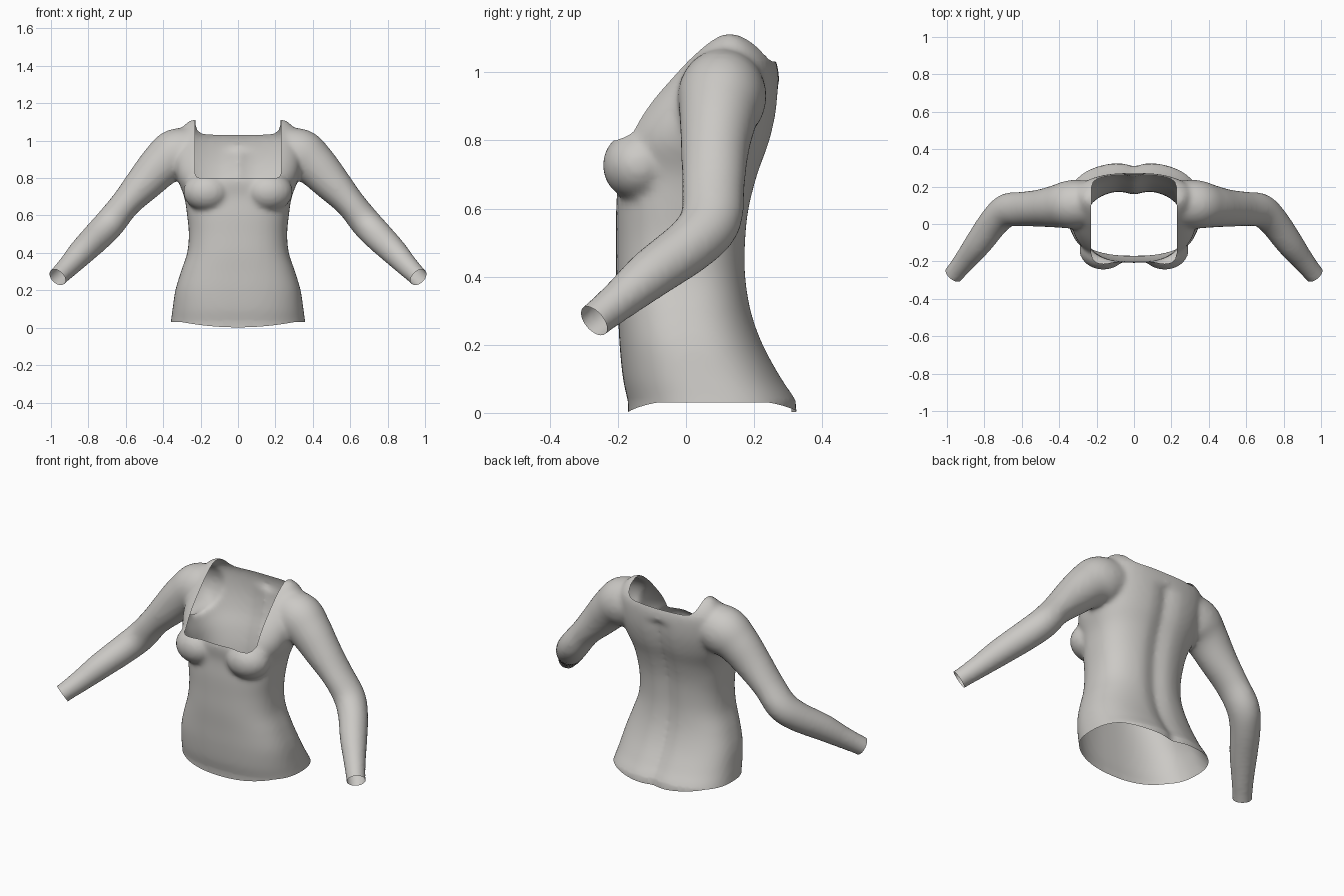
import bpy, bmesh, math
from mathutils import Vector

if "Cube" in bpy.data.objects:
    bpy.data.objects.remove(bpy.data.objects["Cube"])


def spline(rows, steps=5):
    """Smooth rows of numbers with a Catmull-Rom curve."""
    out = []
    for i in range(len(rows) - 1):
        quad = [rows[max(i - 1, 0)], rows[i], rows[i + 1], rows[min(i + 2, len(rows) - 1)]]
        for s in range(steps):
            t = s / steps
            out.append([b + 0.5 * t * (c - a + t * (2*a - 5*b + 4*c - d + t * (3*(b - c) + d - a)))
                        for a, b, c, d in zip(*quad)])
    return out + [list(rows[-1])]


def loft(bm, rings):
    """Skin a closed solid over rings of points."""
    vs = [[bm.verts.new(p) for p in ring] for ring in rings]
    n = len(vs[0])
    for lo, hi in zip(vs, vs[1:]):
        for i in range(n):
            bm.faces.new((lo[i], lo[(i + 1) % n], hi[(i + 1) % n], hi[i]))
    bm.faces.new(vs[0][::-1])
    bm.faces.new(vs[-1])


def power(v, e):
    return math.copysign(abs(v) ** e, v)


N = 64
ANGLES = [2 * math.pi * i / N for i in range(N)]
bm = bmesh.new()

# Torso: height, half width, front y, back y
TORSO = [(-.08, .38, -.15, .37), (.03, .36, -.17, .33), (.1, .35, -.185, .285),
         (.2, .335, -.195, .23), (.3, .305, -.2, .195), (.4, .272, -.205, .18),
         (.5, .263, -.205, .18), (.6, .272, -.205, .19), (.7, .288, -.2, .215),
         (.8, .325, -.205, .25), (.9, .34, -.145, .27), (1, .33, -.055, .272),
         (1.05, .31, -.005, .255), (1.09, .28, .045, .215), (1.112, .25, .09, .165)]
rings = []
for z, w, f, b in spline(TORSO):
    ring = []
    for a in ANGLES:
        x = w * power(math.cos(a), .8)
        y = (f + b) / 2 + (b - f) / 2 * power(math.sin(a), .8)
        if math.sin(a) > 0 and z < .95:      # groove along the spine
            y -= .022 * math.exp(-(x / .05) ** 2)
        ring.append((x, y, z))
    rings.append(ring)
loft(bm, rings)

# Sleeves: centre x, y, z, then half thickness across and in depth
SLEEVE = [(.22, .11, .95, .12, .12), (.33, .105, .925, .138, .13), (.41, .095, .87, .118, .115),
          (.5, .085, .775, .1, .1), (.6, .08, .665, .08, .092), (.68, .072, .565, .082, .09),
          (.745, .015, .495, .08, .082), (.83, -.1, .41, .072, .074), (.9, -.19, .335, .06, .06),
          (.965, -.27, .27, .052, .052), (1.03, -.345, .205, .054, .054)]
path = spline(SLEEVE)
for side in (1, -1):
    rings = []
    for i, (x, y, z, p, q) in enumerate(path):
        along = Vector(path[min(i + 1, len(path) - 1)][:3]) - Vector(path[max(i - 1, 0)][:3])
        u = along.cross(Vector((0, 1, 0))).normalized()
        v = u.cross(along).normalized()
        ring = [Vector((x, y, z)) + u * p * math.cos(a) + v * q * math.sin(a) for a in ANGLES]
        rings.append([(side * c.x, c.y, c.z) for c in ring])
    loft(bm, rings)

# Bust: one ellipsoid on each side
for side in (1, -1):
    ball = bmesh.ops.create_uvsphere(bm, u_segments=32, v_segments=20, radius=1)["verts"]
    bmesh.ops.scale(bm, vec=(.128, .108, .105), verts=ball)
    bmesh.ops.translate(bm, vec=(side * .165, -.137, .727), verts=ball)

bmesh.ops.recalc_face_normals(bm, faces=bm.faces)
mesh = bpy.data.meshes.new("fitted_top")
bm.to_mesh(mesh)
bm.free()
top = bpy.data.objects.new("fitted_top", mesh)
bpy.context.collection.objects.link(top)
bpy.context.view_layer.objects.active = top
top.select_set(True)

# Fuse the solids into one soft skin
remesh = top.modifiers.new("fuse", "REMESH")
remesh.mode = "VOXEL"
remesh.voxel_size = .013
soften = top.modifiers.new("soften", "SMOOTH")
soften.factor = .5
soften.iterations = 8
for name in ("fuse", "soften"):
    bpy.ops.object.modifier_apply(modifier=name)

bm = bmesh.new()
bm.from_mesh(top.data)


def cut(point, normal, where=lambda c: True, open_side=False):
    """Slice the skin by a plane, dropping the far side if asked."""
    faces = [f for f in bm.faces if where(f.calc_center_median())]
    geom = faces + list({e for f in faces for e in f.edges}) + list({v for f in faces for v in f.verts})
    bmesh.ops.bisect_plane(bm, geom=geom, dist=1e-5, plane_co=point, plane_no=normal,
                           clear_outer=open_side)


# Open hem and cuffs
HEM = .03
cut((0, 0, HEM), (0, 0, -1), open_side=True)
for side in (1, -1):
    cut((side * .965, -.27, .27), (side * .29, -.35, -.295),
        lambda c: c.x * side > .75, open_side=True)
for v in bm.verts:
    if abs(v.co.z - HEM) < 1e-4:
        v.co.z -= .028 * max(0, 1 - (v.co.x / .3) ** 2)

# Square neckline: lower in front than behind, with rounded corners
FRONT = [(.23, 1.3), (.23, .825), (.222, .808), (.205, .8), (0, .797)]
BACK = [(.23, 1.3), (.228, 1.085), (.217, 1.055), (.195, 1.038), (.16, 1.032), (0, 1.03)]
for outline, sign in ((FRONT, -1), (BACK, 1)):
    def near(c):
        return abs(c.x) < .27 and c.z > .75 and (c.y - .1) * sign > -.03
    planes = []
    for side in (1, -1):
        for (x0, z0), (x1, z1) in zip(outline, outline[1:]):
            planes.append((Vector((side * x0, 0, z0)), Vector((side * (z0 - z1), 0, x1 - x0))))
    for point, normal in planes:
        cut(point, normal, near)
    gone = []
    for f in bm.faces:
        c = f.calc_center_median()
        if (c.y - .1) * sign >= 0 and all((c - p).dot(n) < 0 for p, n in planes):
            gone.append(f)
    bmesh.ops.delete(bm, geom=gone, context="FACES")

# Keep only the main skin, free of loose scraps
todo, best = set(bm.faces), set()
while todo:
    stack, part = [todo.pop()], set()
    while stack:
        f = stack.pop()
        part.add(f)
        for e in f.edges:
            for g in e.link_faces:
                if g in todo:
                    todo.remove(g)
                    stack.append(g)
    best = max(best, part, key=len)
bmesh.ops.delete(bm, geom=[f for f in bm.faces if f not in best], context="FACES")
bm.to_mesh(top.data)
bm.free()

# Plain pale cloth
cloth = bpy.data.materials.new("pale_grey_cloth")
cloth.use_nodes = True
colour = (.6, .585, .56, 1)
cloth.diffuse_color = colour
cloth.node_tree.nodes["Principled BSDF"].inputs["Base Color"].default_value = colour
top.data.materials.clear()
top.data.materials.append(cloth)
bpy.ops.object.shade_smooth_by_angle(angle=math.radians(50))
